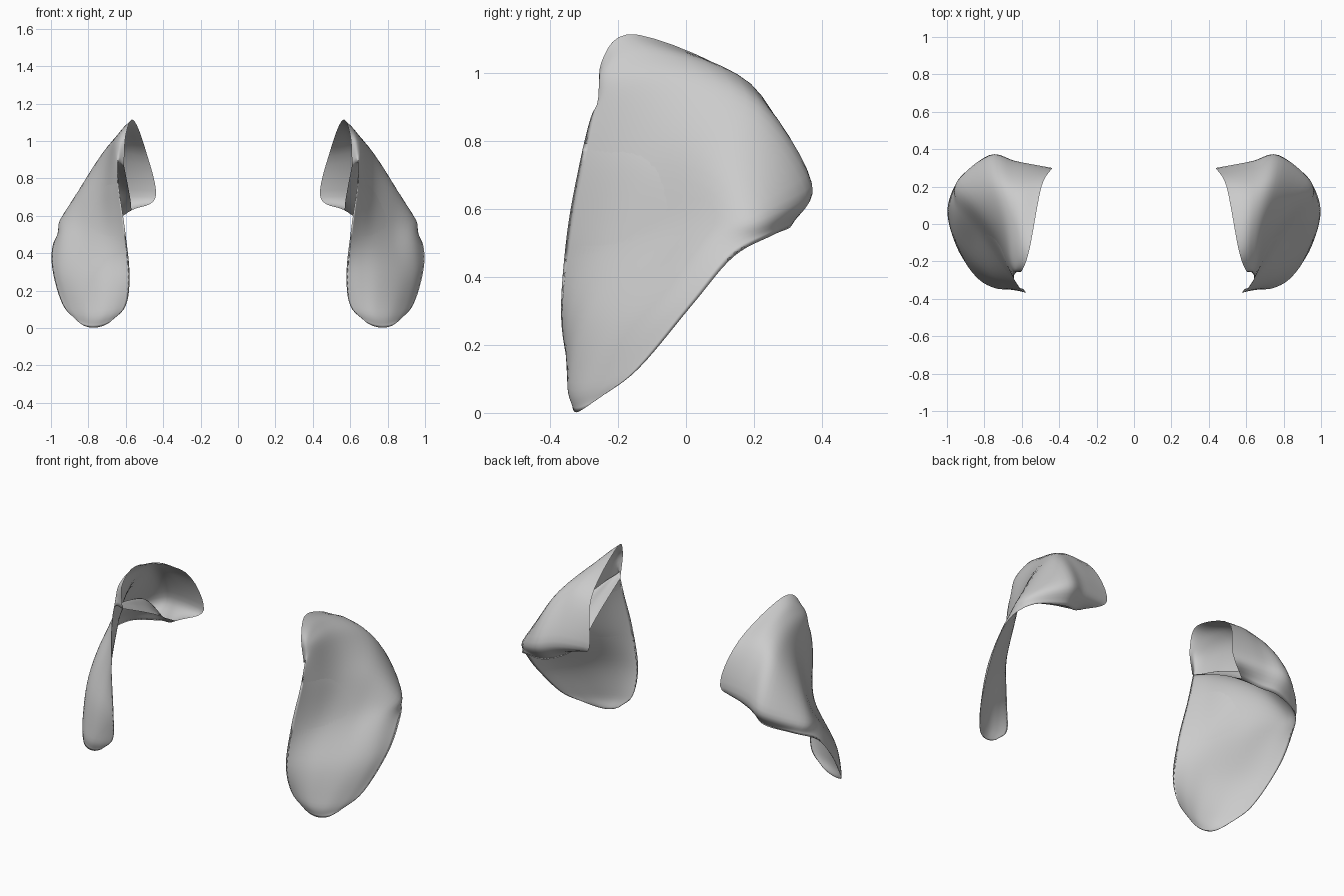
import bpy, bmesh
from mathutils import Vector

if "Cube" in bpy.data.objects:
    bpy.data.objects.remove(bpy.data.objects["Cube"])

# Cross-sections of one drooping ear, from the tip up to the open base.
# Each runs over the outer skin from the front rim to the rear rim.
SECTIONS = [
    [(.685, -.335, .03), (.72, -.333, .012), (.755, -.328, .003), (.79, -.318, .003), (.825, -.30, .013), (.86, -.265, .037)],
    [(.60, -.345, .12), (.67, -.350, .10), (.74, -.342, .09), (.82, -.300, .09), (.885, -.23, .10), (.94, -.14, .13)],
    [(.58, -.368, .29), (.66, -.340, .29), (.755, -.29, .29), (.86, -.20, .29), (.945, -.09, .30), (.993, .02, .32)],
    [(.605, -.35, .53), (.665, -.265, .53), (.735, -.165, .53), (.83, -.05, .52), (.935, .06, .515), (.985, .14, .46)],
    [(.635, -.312, .74), (.675, -.22, .76), (.735, -.07, .77), (.84, .09, .73), (.945, .21, .585), (.915, .255, .523)],
    [(.642, -.28, .87), (.665, -.20, .95), (.69, -.04, .96), (.755, .21, .88), (.775, .365, .665), (.75, .31, .55)],
    [(.633, -.262, .89), (.635, -.235, 1.01), (.625, -.08, 1.055), (.635, .19, .965), (.63, .335, .70), (.65, .27, .58)],
    [(.61, -.24, .87), (.60, -.25, 1.03), (.56, -.14, 1.113), (.495, .20, .955), (.44, .30, .70), (.57, .22, .63)],
]
# How far the inner skin hangs from the outer one towards the rim chord
DEPTH = [.1, .1, .12, .15, .3, .6, .85, .97]


def spline(pts, steps):
    """Smooth curve through all the given points."""
    p = [2 * pts[0] - pts[1]] + list(pts) + [2 * pts[-1] - pts[-2]]
    out = []
    for i in range(1, len(p) - 2):
        a, b, c, d = p[i - 1:i + 3]
        for k in range(steps):
            t = k / steps
            out.append(.5 * (2 * b + (c - a) * t + (2 * a - 5 * b + 4 * c - d) * t * t
                             + (3 * b - a - 3 * c + d) * t ** 3))
    return out + [pts[-1]]


def make_ear(name, side):
    rows = [spline([Vector((x * side, y, z)) for x, y, z in s], 6) for s in SECTIONS]
    cols = [spline(list(c), 6) for c in zip(*rows)]
    rows = list(zip(*cols))
    depth = spline(DEPTH, 6)
    bm = bmesh.new()
    rings = []
    for row, f in zip(rows, depth):
        n = len(row) - 1
        # inner skin shares both rims with the outer skin
        inner = [row[j].lerp(row[0].lerp(row[n], j / n), f) for j in range(n - 1, 0, -1)]
        rings.append([bm.verts.new(v) for v in list(row) + inner])
    for a, b in zip(rings, rings[1:]):
        for j in range(len(a)):
            k = (j + 1) % len(a)
            bm.faces.new((a[j], a[k], b[k], b[j]))
    bm.faces.new(rings[0])  # closed tip
    bmesh.ops.recalc_face_normals(bm, faces=bm.faces)
    mesh = bpy.data.meshes.new(name)
    bm.to_mesh(mesh)
    bm.free()
    for poly in mesh.polygons:
        poly.use_smooth = True
    ear = bpy.data.objects.new(name, mesh)
    bpy.context.collection.objects.link(ear)


# Mirrored pair
make_ear("right_ear", 1)
make_ear("left_ear", -1)
